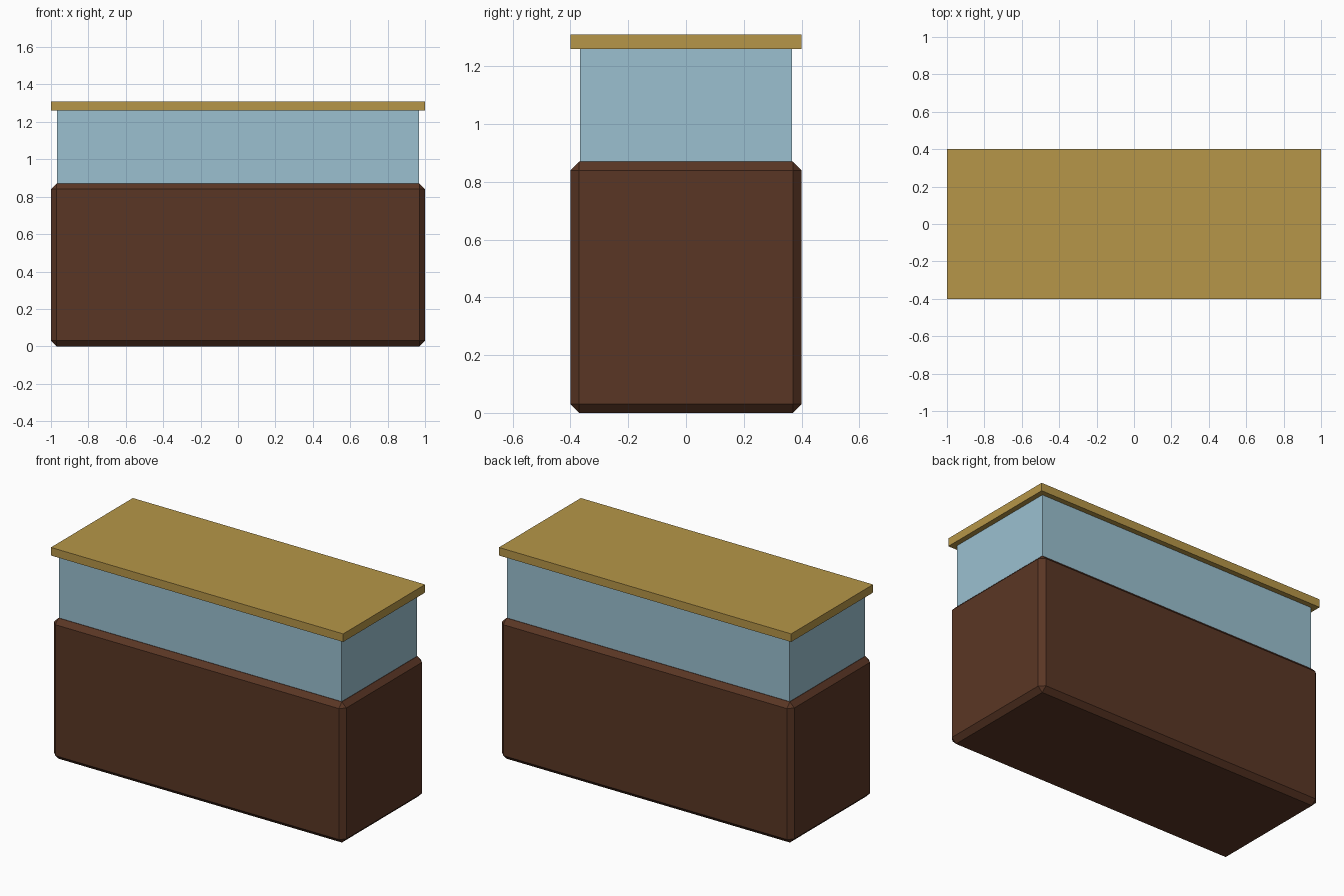
import bpy

if "Cube" in bpy.data.objects:
    bpy.data.objects.remove(bpy.data.objects["Cube"], do_unlink=True)


def material(name, rgb):
    mat = bpy.data.materials.new(name)
    mat.use_nodes = True
    color = (*rgb, 1.0)
    mat.diffuse_color = color
    mat.node_tree.nodes["Principled BSDF"].inputs["Base Color"].default_value = color
    return mat


def box(name, width, depth, bottom, top, mat, chamfer=0.0):
    bpy.ops.mesh.primitive_cube_add(size=1, location=(0, 0, (bottom + top) / 2))
    obj = bpy.context.object
    obj.name = name
    obj.scale = (width, depth, top - bottom)
    bpy.ops.object.transform_apply(location=False, rotation=False, scale=True)
    obj.data.materials.append(mat)
    if chamfer:
        bevel = obj.modifiers.new("chamfer", "BEVEL")
        bevel.width = chamfer
        bevel.segments = 1
    return obj


dark_wood = material("dark_wood", (0.102, 0.037, 0.018))
pale_glass = material("pale_glass", (0.328, 0.527, 0.631))
brass = material("brass", (0.468, 0.305, 0.065))

# Chamfered wooden cabinet
box("cabinet_base", 2.0, 0.8, 0.0, 0.87, dark_wood, chamfer=0.03)
# Glass display case resting on the cabinet
box("glass_case", 1.934, 0.734, 0.87, 1.26, pale_glass)
# Overhanging counter slab
box("counter_top", 2.0, 0.8, 1.26, 1.31, brass)
